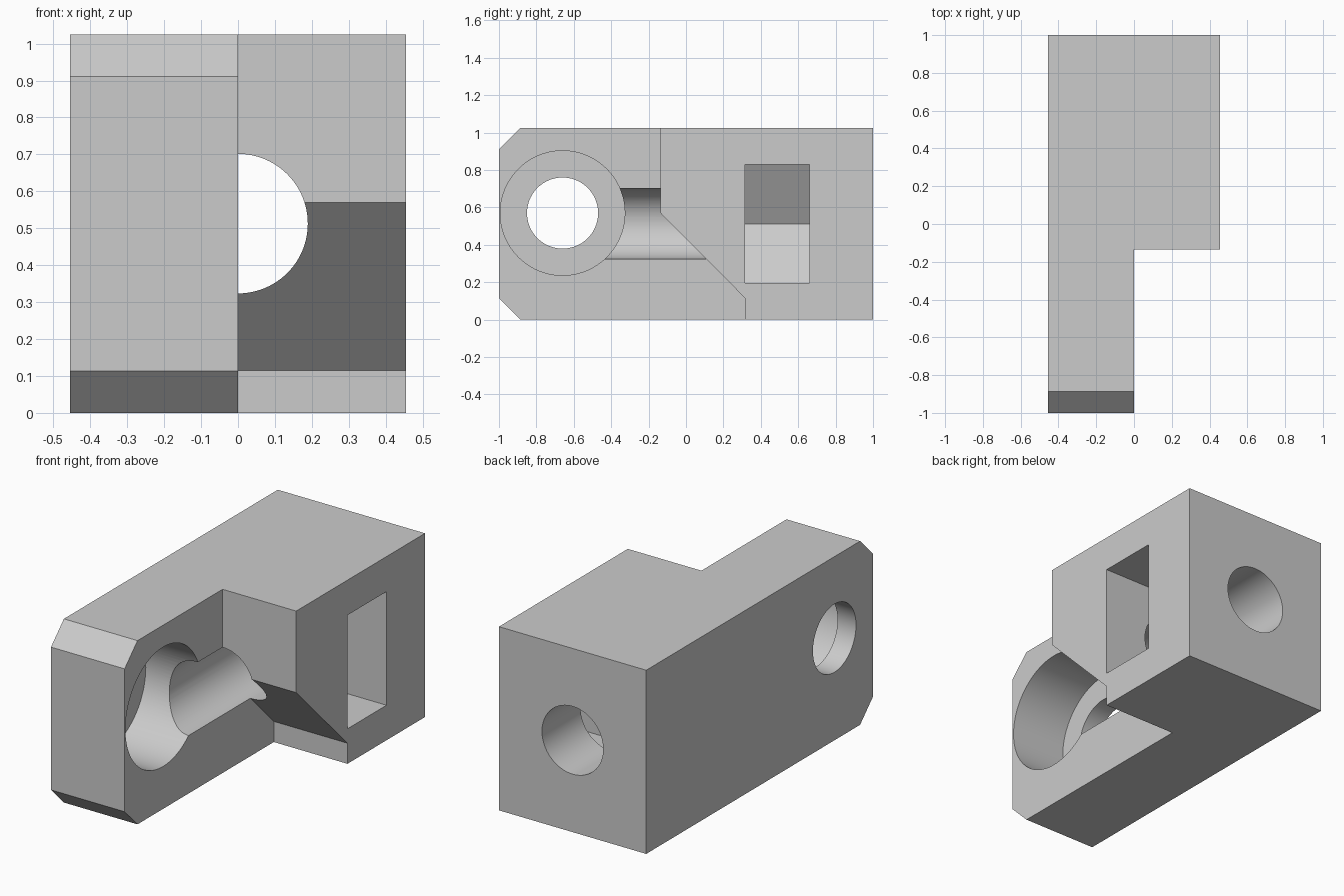
import bpy
import bmesh
from math import cos, sin, pi, radians
from mathutils import Vector

cube = bpy.data.objects.get("Cube")
if cube:
    bpy.data.objects.remove(cube, do_unlink=True)

# Single grey material
grey = bpy.data.materials.new("plain grey")
grey.use_nodes = True
colour = (0.6, 0.6, 0.6, 1)
grey.diffuse_color = colour
grey.node_tree.nodes["Principled BSDF"].inputs["Base Color"].default_value = colour

HALF_W, HEIGHT, CHAMFER = 0.4545, 1.025, 0.114
AXIS_Z = HEIGHT / 2


def prism(name, profile, axis, start, end):
    """Extrude a profile along x (points are y, z) or along y (points are x, z)."""
    bm = bmesh.new()
    if axis == "x":
        points = [(start, a, b) for a, b in profile]
        step = Vector((end - start, 0, 0))
    else:
        points = [(a, start, b) for a, b in profile]
        step = Vector((0, end - start, 0))
    face = bm.faces.new([bm.verts.new(p) for p in points])
    grown = bmesh.ops.extrude_face_region(bm, geom=[face], use_keep_orig=True)
    bmesh.ops.translate(bm, vec=step,
                        verts=[g for g in grown["geom"] if isinstance(g, bmesh.types.BMVert)])
    bmesh.ops.recalc_face_normals(bm, faces=bm.faces)
    mesh = bpy.data.meshes.new(name)
    bm.to_mesh(mesh)
    bm.free()
    mesh.materials.append(grey)
    obj = bpy.data.objects.new(name, mesh)
    bpy.context.collection.objects.link(obj)
    return obj


def circle(u, v, radius, sides=96):
    return [(u + radius * cos(2 * pi * i / sides), v + radius * sin(2 * pi * i / sides))
            for i in range(sides)]


# Block with chamfered front edges
block = prism("clamp_block", [
    (-1, CHAMFER), (-1 + CHAMFER, 0), (1, 0), (1, HEIGHT),
    (-1 + CHAMFER, HEIGHT), (-1, HEIGHT - CHAMFER)], "x", -HALF_W, HALF_W)

# Hexagonal nut pocket, open to the side
FLAT = 0.317
POINT = FLAT / cos(pi / 6)
nut_profile = [(-POINT, AXIS_Z), (-POINT / 2, AXIS_Z - FLAT), (1, AXIS_Z - FLAT),
               (1, AXIS_Z + FLAT), (-POINT / 2, AXIS_Z + FLAT)]

cutters = [
    # Corner notch with sloping underside
    prism("notch_cutter", [(-2, -1), (0.316, -1), (0.316, 0.115), (-0.136, 0.57),
                           (-0.136, 2), (-2, 2)], "x", 0, 1),
    # Cross hole and its wide recess
    prism("recess_cutter", circle(-0.66, 0.57, 0.333), "x", -HALF_W + CHAMFER, 1),
    prism("cross_hole_cutter", circle(-0.66, 0.57, 0.19), "x", -1, -0.2),
    # Lengthwise bore running from the recess out of the back
    prism("bore_cutter", circle(0, AXIS_Z, 0.189), "y", -0.66, 2),
    prism("nut_pocket_cutter", nut_profile, "y", 0.316, 0.66),
]

bpy.ops.object.select_all(action="DESELECT")
block.select_set(True)
bpy.context.view_layer.objects.active = block
for cutter in cutters:
    cutter.hide_render = True
    cut = block.modifiers.new(cutter.name, "BOOLEAN")
    cut.operation = "DIFFERENCE"
    cut.solver = "EXACT"
    cut.object = cutter
    bpy.ops.object.modifier_apply(modifier=cut.name)
    bpy.data.objects.remove(cutter, do_unlink=True)

bpy.ops.object.shade_smooth_by_angle(angle=radians(25))
